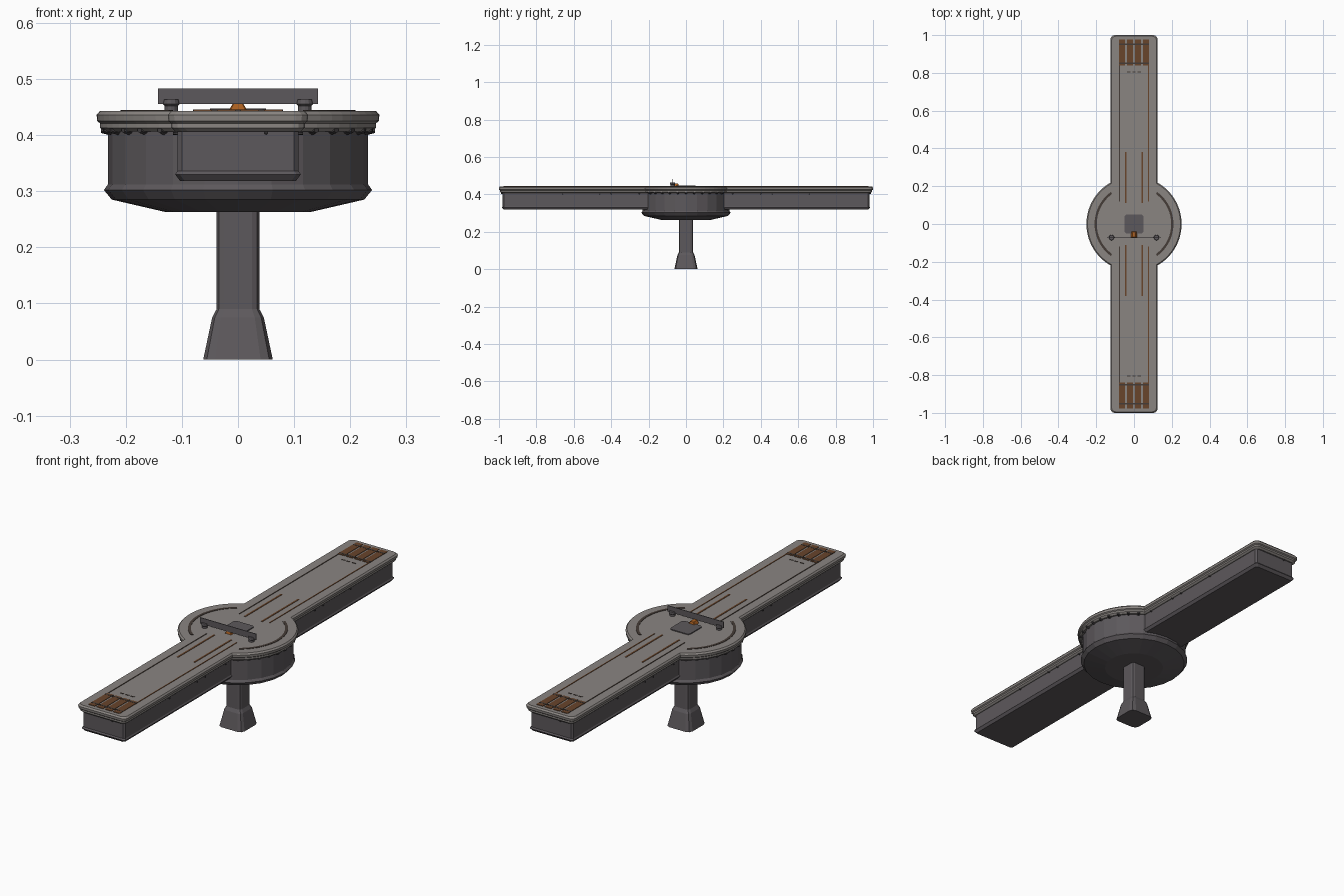
import bpy, bmesh, math
from mathutils import Matrix, Vector

if "Cube" in bpy.data.objects:
    bpy.data.objects.remove(bpy.data.objects["Cube"])

def mat(name, r, g, b):
    m = bpy.data.materials.new(name)
    m.diffuse_color = (r, g, b, 1)
    m.use_nodes = True
    m.node_tree.nodes["Principled BSDF"].inputs["Base Color"].default_value = m.diffuse_color
    return m

DECK = mat("deck_grey", .255, .235, .222)
BODY = mat("body_grey", .108, .098, .106)
DARK = mat("dark_metal", .055, .05, .053)
BROWN = mat("rust_brown", .14, .058, .024)
ORANGE = mat("orange", .42, .12, .015)
LINE = mat("groove_dark", .06, .045, .038)

def finish(bm, name, m):
    bmesh.ops.recalc_face_normals(bm, faces=bm.faces)
    me = bpy.data.meshes.new(name)
    bm.to_mesh(me)
    bm.free()
    me.materials.append(m)
    ob = bpy.data.objects.new(name, me)
    bpy.context.collection.objects.link(ob)
    return ob

def loft(name, m, layers):
    """layers: list of (outline points, z), capped at both ends"""
    bm = bmesh.new()
    rings = [[bm.verts.new((x, y, z)) for x, y in pts] for pts, z in layers]
    for a, b in zip(rings, rings[1:]):
        n = len(a)
        for i in range(n):
            bm.faces.new((a[i], a[(i + 1) % n], b[(i + 1) % n], b[i]))
    bm.faces.new(rings[0][::-1])
    bm.faces.new(rings[-1])
    return finish(bm, name, m)

def circle(r, n):
    return [(r * math.cos(2 * math.pi * i / n), r * math.sin(2 * math.pi * i / n)) for i in range(n)]

def rounded(hx, hy, r, steps=1, cx=0, cy=0):
    pts = []
    for q, (sx, sy) in enumerate(((1, 1), (-1, 1), (-1, -1), (1, -1))):
        for i in range(steps + 1):
            a = (q + i / steps) * math.pi / 2
            pts.append((cx + sx * (hx - r) + r * math.cos(a), cy + sy * (hy - r) + r * math.sin(a)))
    return pts

def deck_outline(inset):
    """disc joined with two long arms"""
    w, r, l, c = .125 - inset, .252 - inset, 1 - inset, .022
    a0 = math.acos(w / r)
    quarter = [(r * math.cos(a0 * i / 10), r * math.sin(a0 * i / 10)) for i in range(11)]
    quarter += [(w - c + c * math.cos(t * math.pi / 6), l - c + c * math.sin(t * math.pi / 6)) for t in range(4)]
    half = quarter + [(-x, y) for x, y in reversed(quarter)]
    return half + [(-x, -y) for x, y in half[1:-1]]

def boxes(name, m, items):
    """items: (cx, cy, cz, sx, sy, sz)"""
    bm = bmesh.new()
    for cx, cy, cz, sx, sy, sz in items:
        bmesh.ops.create_cube(bm, size=1, matrix=Matrix.Translation((cx, cy, cz)) @ Matrix.Diagonal((sx, sy, sz, 1)))
    return finish(bm, name, m)

# stem with flared foot
loft("stem", BODY, [(rounded(h, h, h * .35, 2), z) for h, z in
     ((.062, 0), (.046, .075), (.038, .09), (.038, .268))])

# round drum
loft("drum", BODY, [(circle(r, 24), z) for r, z in
     ((.13, .263), (.225, .285), (.239, .302), (.232, .312), (.232, .412))])

# long arm body running through the drum
loft("arm_body", BODY, [(rounded(x, y, .008), z) for x, y, z in
     ((.103, .975, .318), (.112, .985, .33), (.108, .98, .336), (.108, .98, .412))])

# stepped deck plate
loft("deck", DECK, [(deck_outline(i), z) for i, z in
     ((.014, .406), (.006, .413), (.006, .421), (.001, .425), (0, .436), (.006, .443))])

# studs under the rim of the drum and along the arms
bm = bmesh.new()
def stud(p, d, r):
    M = Matrix.Translation(p) @ Vector(d).to_track_quat('Z', 'Y').to_matrix().to_4x4()
    bmesh.ops.create_cone(bm, cap_ends=True, segments=6, radius1=r, radius2=r * .6, depth=.014, matrix=M)
for side in (0, math.pi):
    for i in range(-5, 6):
        a = side + math.radians(11 * i)
        d = (math.cos(a), math.sin(a), 0)
        stud((d[0] * .237, d[1] * .237, .409), d, .009)
for s in (-1, 1):
    for y in (-.66, -.46, -.4, -.25, .25, .4, .46, .66):
        stud((s * .109, y, .403), (s, 0, 0), .004)
    stud((-s * .05, s * .981, .404), (0, s, 0), .004)
finish(bm, "studs", DARK)

# curved ridges on the disc
bm = bmesh.new()
for side in (0, math.pi):
    for r0, r1, z in ((.197, .209, .4445),):
        rows = []
        for i in range(17):
            a = side + math.radians(-54 + 108 * i / 16)
            rows.append([bm.verts.new((r * math.cos(a), r * math.sin(a), h))
                         for r, h in ((r0, .442), (r0, z), (r1, z), (r1, .442))])
        for p, q in zip(rows, rows[1:]):
            for k in range(4):
                bm.faces.new((p[k], p[(k + 1) % 4], q[(k + 1) % 4], q[k]))
        bm.faces.new(rows[0])
        bm.faces.new(rows[-1])
finish(bm, "disc_ridges", LINE)

# thin lines on the deck
T = .4435
boxes("deck_stripes", BROWN,
      [(sx * .043, sy * .245, T, .008, .27, .002) for sx in (-1, 1) for sy in (-1, 1)]
      + [(.077, sy * .48, T, .005, .72, .002) for sy in (-1, 1)])
boxes("deck_grooves", LINE,
      [(-.077, sy * .48, T, .005, .72, .002) for sy in (-1, 1)]
      + [(x, sy * .805, T, .018, .005, .002) for sy in (-1, 1) for x in (-.027, 0, .027)])

# end grilles: four slats over two cross rails
boxes("end_grille_slats", BROWN,
      [(x, sy * .908, .4437, .033, .136, .003) for sy in (-1, 1) for x in (-.063, -.021, .021, .063)])
boxes("end_grille_rails", LINE,
      [(0, sy * y, .444, .16, .008, .0035) for sy in (-1, 1) for y in (.852, .952)])

# centre pad
loft("centre_pad", BODY, [(rounded(.05, .05, .012, 3), z) for z in (.442, .447)])

# orange catch
loft("catch", ORANGE, [(rounded(hx, hy, .002, 1, 0, -.056), z) for hx, hy, z in
     ((.016, .017, .444), (.009, .014, .457))])

# posts and thin cross bar
for s, n in ((-1, "left"), (1, "right")):
    loft("post_" + n, BODY, [([(x + s * .119, y - .072) for x, y in circle(r, 12)], z)
         for r, z in ((.012, .442), (.012, .452), (.015, .455), (.013, .463))])
boxes("cross_bar", BODY, [(0, -.072, .469, .286, .003, .028)])
